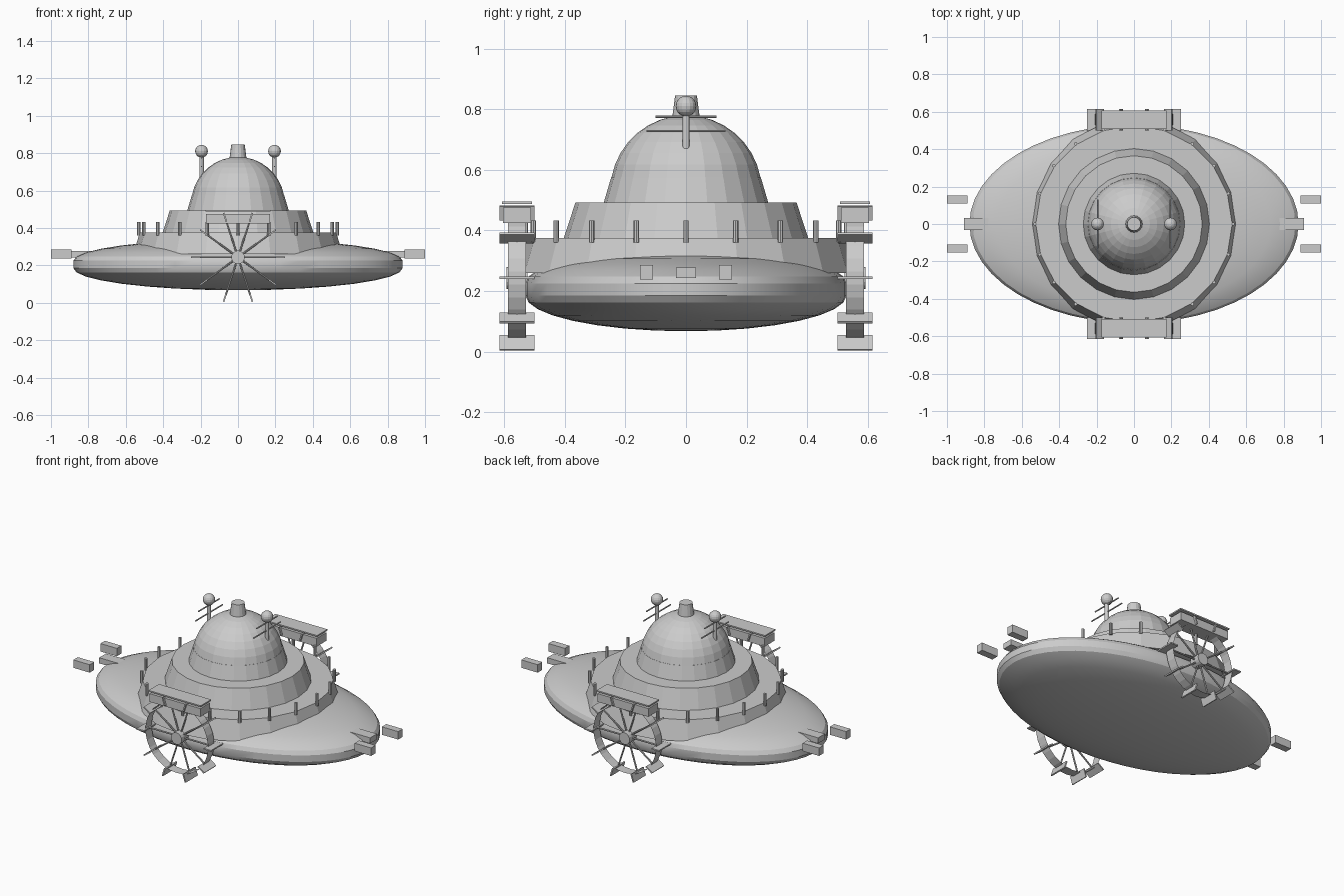
import bpy, bmesh, math
from mathutils import Matrix, Vector

cube = bpy.data.objects.get("Cube")
if cube:
    bpy.data.objects.remove(cube, do_unlink=True)

grey = bpy.data.materials.new("plain grey")
grey.use_nodes = True
colour = (0.6, 0.6, 0.6, 1)
grey.diffuse_color = colour
grey.node_tree.nodes["Principled BSDF"].inputs["Base Color"].default_value = colour


def finish(bm, name):
    bmesh.ops.recalc_face_normals(bm, faces=bm.faces)
    mesh = bpy.data.meshes.new(name)
    bm.to_mesh(mesh)
    bm.free()
    mesh.materials.append(grey)
    obj = bpy.data.objects.new(name, mesh)
    bpy.context.collection.objects.link(obj)
    return obj


def lathe(name, profile, sides, sx=1, sy=1):
    """Spin a (radius, height) profile about z; zero radius closes to a point."""
    bm = bmesh.new()
    verts = [bm.verts.new((r, 0, z)) for r, z in profile]
    edges = [bm.edges.new(pair) for pair in zip(verts, verts[1:])]
    bmesh.ops.spin(bm, geom=verts + edges, cent=(0, 0, 0), axis=(0, 0, 1),
                   angle=math.tau, steps=sides, use_duplicate=False)
    bmesh.ops.remove_doubles(bm, verts=bm.verts, dist=0.0005)
    bmesh.ops.scale(bm, vec=(sx, sy, 1), verts=bm.verts)
    return finish(bm, name)


def add_box(bm, centre, size, turn=Matrix()):
    matrix = turn @ Matrix.Translation(centre) @ Matrix.Diagonal((*size, 1))
    bmesh.ops.create_cube(bm, size=1, matrix=matrix)


def add_rod(bm, start, end, radius, sides=8, caps=True):
    a, b = Vector(start), Vector(end)
    turn = (b - a).to_track_quat('Z', 'Y').to_matrix().to_4x4()
    bmesh.ops.create_cone(bm, cap_ends=caps, segments=sides, radius1=radius,
                          radius2=radius, depth=(b - a).length,
                          matrix=Matrix.Translation((a + b) / 2) @ turn)


def box(name, centre, size):
    bm = bmesh.new()
    add_box(bm, centre, size)
    return finish(bm, name)


# Oval hull: shallow bowl, upright rim, low domed deck
quarter = [math.pi / 2 * i / 8 for i in range(9)]
bowl = [(math.sin(a), 0.185 - 0.118 * math.cos(a)) for a in quarter]
deck = [(math.cos(a), 0.225 + 0.115 * math.sin(a)) for a in quarter]
hull = lathe("hull", bowl + deck, 48, 0.88, 0.53)

# Stepped superstructure
lathe("lower_deckhouse", [(0, 0.26), (0.56, 0.26), (0.525, 0.375), (0, 0.375)], 20)
lathe("upper_deckhouse", [(0, 0.37), (0.405, 0.37), (0.365, 0.492), (0, 0.492)], 24)
lathe("dome_collar", [(0, 0.48), (0.275, 0.48), (0.247, 0.575), (0, 0.575)], 24)

# Dome and chimney
start = math.asin(0.18)
arc = [start + (math.pi / 2 - start) * i / 8 for i in range(9)]
lathe("dome", [(0.25 * math.cos(a), 0.53 + 0.25 * math.sin(a)) for a in arc], 24)
lathe("chimney", [(0, 0.76), (0.047, 0.76), (0.036, 0.845), (0, 0.845)], 16)

# Railing posts around the lower deckhouse
bm = bmesh.new()
for i in range(20):
    a = math.tau * i / 20
    x, y = 0.53 * math.cos(a), 0.53 * math.sin(a)
    add_rod(bm, (x, y, 0.36), (x, y, 0.433), 0.009)
finish(bm, "railing_posts")

for side, s in (("left", 1), ("right", -1)):
    # Antenna with ball and two crossbars
    bm = bmesh.new()
    x = 0.195 * s
    add_rod(bm, (x, 0, 0.67), (x, 0, 0.79), 0.012, 12)
    add_rod(bm, (x, -0.1, 0.775), (x, 0.1, 0.775), 0.004)
    add_rod(bm, (x, -0.13, 0.728), (x, 0.13, 0.728), 0.004)
    bmesh.ops.create_uvsphere(bm, u_segments=16, v_segments=10, radius=0.034,
                              matrix=Matrix.Translation((x, 0, 0.81)))
    finish(bm, side + "_antenna")

    # Blocks at the tip of the hull
    box(side + "_tip_block", (0.835 * s, 0, 0.26), (0.15, 0.065, 0.034))
    for y in (-0.13, 0.13):
        box(side + "_outer_block", (0.945 * s, y, 0.261), (0.11, 0.043, 0.048))

for side, s in (("front", -1), ("back", 1)):
    # Paddle wheel: thin rim band, hub, spokes and paddles
    y, hub_z = 0.558 * s, 0.243
    bm = bmesh.new()
    add_rod(bm, (0, y - 0.03, hub_z), (0, y + 0.03, hub_z), 0.21, 30, caps=False)
    finish(bm, side + "_wheel_rim")
    bm = bmesh.new()
    add_rod(bm, (0, y - 0.034, hub_z), (0, y + 0.034, hub_z), 0.036, 16)
    for i in range(10):
        a = math.tau * i / 10
        turn = Matrix.Translation((0, y, hub_z)) @ Matrix.Rotation(a, 4, 'Y')
        add_rod(bm, turn @ Vector((0.02, 0, 0)), turn @ Vector((0.21, 0, 0)), 0.005)
        add_box(bm, (0.225, 0, 0), (0.05, 0.116, 0.008), turn)
    finish(bm, side + "_paddle_wheel")

    # Guard box and lid over the wheel
    box(side + "_wheel_guard", (0, y, 0.45), (0.34, 0.092, 0.05))
    box(side + "_guard_lid", (0, y, 0.491), (0.35, 0.1, 0.008))

# Soft shading on the hull, crisp at the rim
bpy.ops.object.select_all(action='DESELECT')
hull.select_set(True)
bpy.context.view_layer.objects.active = hull
bpy.ops.object.shade_smooth_by_angle(angle=math.radians(25))
